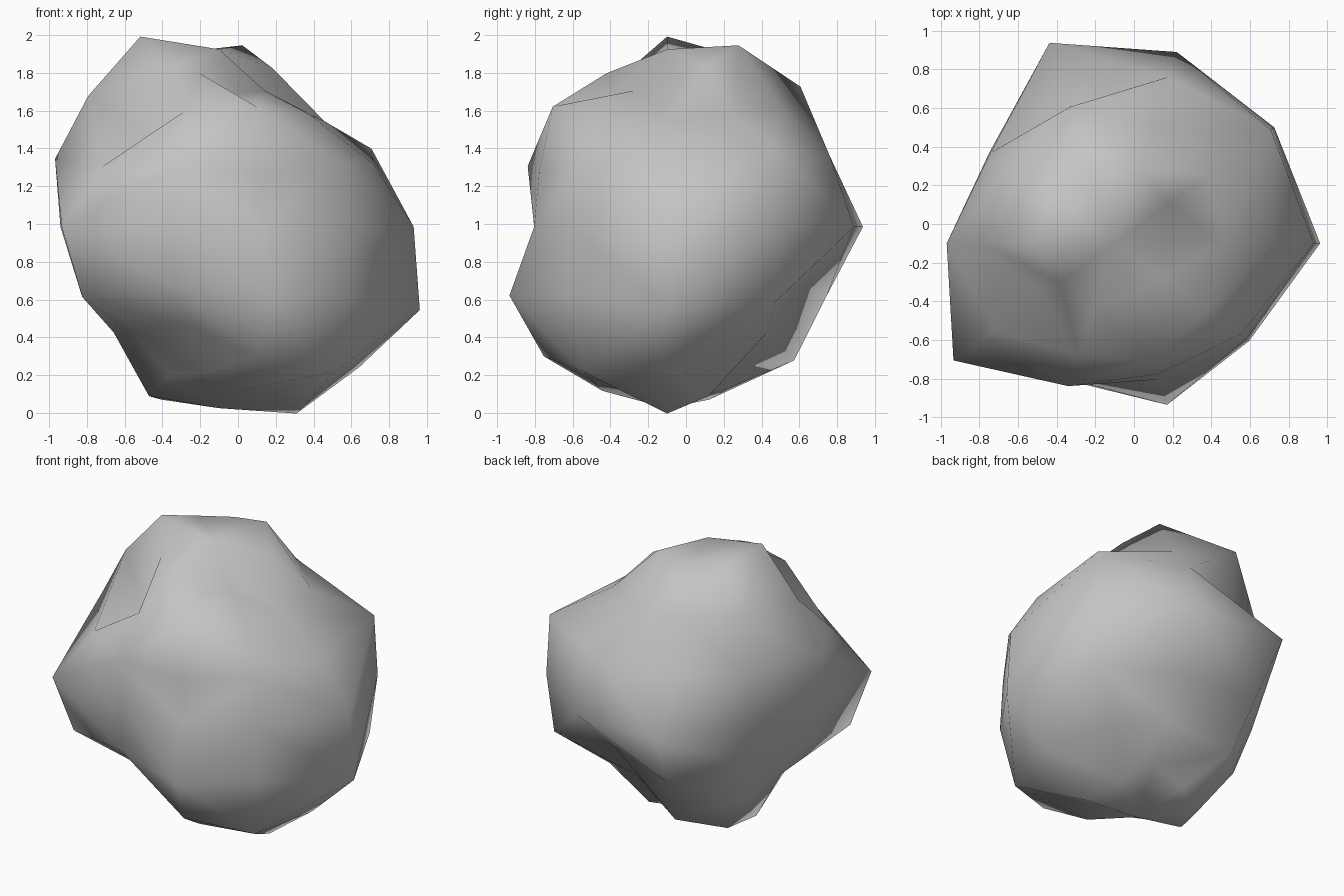
import bpy
import bmesh
import math
from mathutils import Vector

if "Cube" in bpy.data.objects:
    bpy.data.objects.remove(bpy.data.objects["Cube"], do_unlink=True)

# Plain stone colour
stone = bpy.data.materials.new("stone_grey")
stone.use_nodes = True
stone.diffuse_color = (0.55, 0.55, 0.55, 1)
bsdf = stone.node_tree.nodes["Principled BSDF"]
bsdf.inputs["Base Color"].default_value = stone.diffuse_color
bsdf.inputs["Roughness"].default_value = 0.9

# Boulder: a coarse sphere whose vertices are pushed in or out from its centre
CENTRE = Vector((-0.1, -0.1, 0.985))
TOP, BOTTOM = 94, 96

# Bumps in percent of the radius; one row per ring from top to bottom,
# one value per segment, counter-clockwise from +x
BUMPS = [
    (71, 91, 104, 101, 102, 109, 90, 88, 76, 78),
    (79, 85, 90, 105, 97, 98, 65, 86, 90, 84),
    (88, 108, 98, 81, 86, 94, 83, 84, 77, 87),
    (103, 102, 104, 109, 80, 84, 103, 74, 74, 84),
    (115, 105, 80, 96, 79, 80, 97, 81, 95, 93),
    (105, 88, 79, 100, 87, 79, 79, 73, 97, 108),
    (107, 97, 82, 92, 99, 97, 86, 84, 94, 93),
]
SEGMENTS = len(BUMPS[0])
RINGS = len(BUMPS) + 1


def surface_point(ring, segment, bump):
    """Point at the bump distance from the centre, on a ring and segment."""
    polar = math.pi * ring / RINGS
    turn = math.tau * segment / SEGMENTS
    direction = Vector((math.sin(polar) * math.cos(turn),
                        math.sin(polar) * math.sin(turn),
                        math.cos(polar)))
    return CENTRE + direction * bump / 100


def add_ridged_quad(bm, a, b, c, d):
    """Split a quad (a, b above c, d) so that its fold points outwards."""
    outward = (c.co - a.co).cross(b.co - a.co)
    if (d.co - a.co).dot(outward) < 0:
        triangles = (a, c, b), (b, c, d)
    else:
        triangles = (a, c, d), (a, d, b)
    for triangle in triangles:
        bm.faces.new(triangle)


bm = bmesh.new()
top = bm.verts.new(surface_point(0, 0, TOP))
bottom = bm.verts.new(surface_point(RINGS, 0, BOTTOM))
rings = [[bm.verts.new(surface_point(i + 1, j, bump)) for j, bump in enumerate(row)]
         for i, row in enumerate(BUMPS)]

# Triangle fans at the poles, split quads between the rings
for j in range(SEGMENTS):
    k = (j + 1) % SEGMENTS
    bm.faces.new((top, rings[0][j], rings[0][k]))
    bm.faces.new((bottom, rings[-1][k], rings[-1][j]))
    for upper, lower in zip(rings, rings[1:]):
        add_ridged_quad(bm, upper[j], upper[k], lower[j], lower[k])

for face in bm.faces:
    face.smooth = True

mesh = bpy.data.meshes.new("boulder")
bm.to_mesh(mesh)
bm.free()
mesh.materials.append(stone)
boulder = bpy.data.objects.new("boulder", mesh)
bpy.context.collection.objects.link(boulder)
